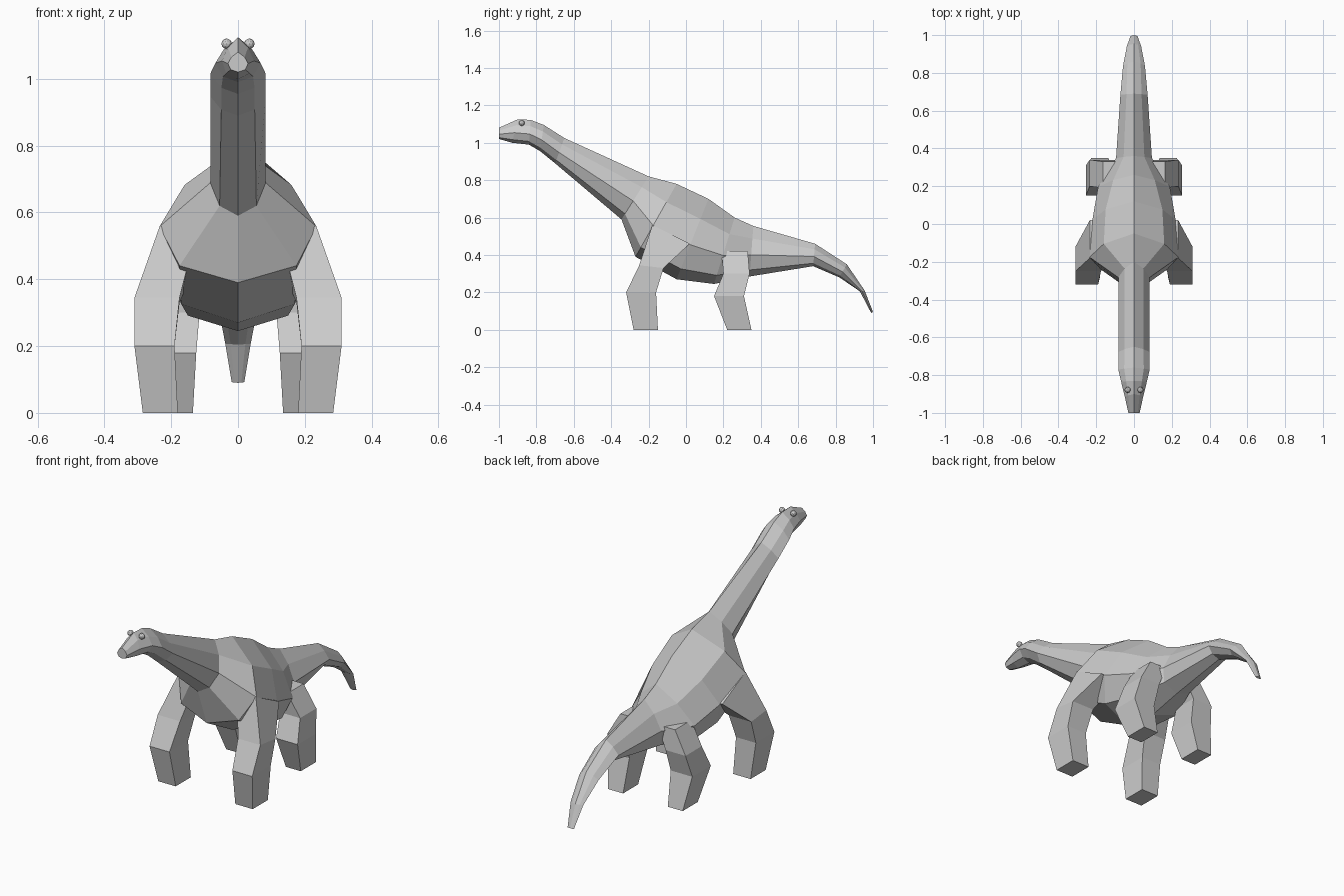
import bpy, bmesh
from mathutils import Vector

if "Cube" in bpy.data.objects:
    bpy.data.objects.remove(bpy.data.objects["Cube"])


def loft(name, rings, mirror=False):
    """Skin a list of closed rings with flat quads and cap both ends."""
    bm = bmesh.new()
    loops = [[bm.verts.new(p) for p in ring] for ring in rings]
    n = len(loops[0])
    for a, b in zip(loops, loops[1:]):
        for i in range(n):
            j = (i + 1) % n
            bm.faces.new((a[i], a[j], b[j], b[i]))
    bm.faces.new(loops[0])
    bm.faces.new(loops[-1])
    bmesh.ops.recalc_face_normals(bm, faces=bm.faces[:])
    return finish(name, bm, mirror)


def finish(name, bm, mirror):
    mesh = bpy.data.meshes.new(name)
    bm.to_mesh(mesh)
    bm.free()
    ob = bpy.data.objects.new(name, mesh)
    bpy.context.collection.objects.link(ob)
    if mirror:
        ob.modifiers.new("mirror", 'MIRROR').use_axis[0] = True
    return ob


def body_ring(yt, zt, yb, zb, w1, w2, w3):
    """Eight-sided section hung between a top point and a bottom point."""
    top, bottom = Vector((0, yt, zt)), Vector((0, yb, zb))
    half = [(w1, 0.25), (w2, 0.57), (w3, 0.87)]
    right = [top.lerp(bottom, t) + Vector((w, 0, 0)) for w, t in half]
    left = [Vector((-p.x, p.y, p.z)) for p in reversed(right)]
    return [top] + right + [bottom] + left


def box_ring(x0, x1, y0, y1, zo_front, zo_back=None):
    """Four-sided leg section; the back edge may sit at another height."""
    zb = zo_front if zo_back is None else zo_back
    return [(x0, y0, zo_front), (x1, y0, zo_front), (x1, y1, zb), (x0, y1, zb)]


# Head, neck, trunk and tail: top y,z / bottom y,z / three half widths
sections = [
    (-1.00, 1.08, -1.00, 1.02, .020, .030, .022),
    (-0.90, 1.125, -0.93, 1.00, .030, .048, .035),
    (-0.83, 1.122, -0.84, 0.99, .042, .068, .045),
    (-0.76, 1.095, -0.78, .955, .052, .083, .050),
    (-0.65, 1.025, -0.70, .890, .050, .083, .050),
    (-0.20, 0.82, -0.345, .590, .050, .083, .055),
    (-0.05, 0.78, -0.27, .390, .160, .235, .175),
    (0.12, 0.70, -0.05, .270, .150, .220, .170),
    (0.26, 0.60, 0.15, .245, .110, .190, .150),
    (0.36, .555, 0.34, .285, .055, .095, .085),
    (0.69, 0.46, 0.68, .340, .040, .072, .045),
    (0.86, 0.35, 0.82, .280, .035, .058, .035),
    (0.955, .21, 0.93, .205, .022, .038, .022),
    (1.00, .095, 0.99, .090, .010, .019, .010),
]
loft("body", [body_ring(*s) for s in sections])

# Front legs, flowing up into the shoulders
loft("front_legs", [
    box_ring(.180, .285, -.28, -.15, 0.0),
    box_ring(.190, .310, -.32, -.16, .20),
    box_ring(.175, .310, -.25, -.12, .345, .33),
    box_ring(.120, .234, -.18, .02, .56, .46),
], mirror=True)

# Hind legs
loft("hind_legs", [
    box_ring(.135, .225, .22, .35, 0.0),
    box_ring(.125, .255, .15, .31, .18),
    box_ring(.115, .235, .20, .34, .30),
    box_ring(.060, .165, .19, .33, .42),
], mirror=True)

# Eyes
bm = bmesh.new()
bmesh.ops.create_icosphere(bm, subdivisions=2, radius=0.016)
bmesh.ops.translate(bm, verts=bm.verts[:], vec=(.034, -.878, 1.105))
finish("eyes", bm, True)
